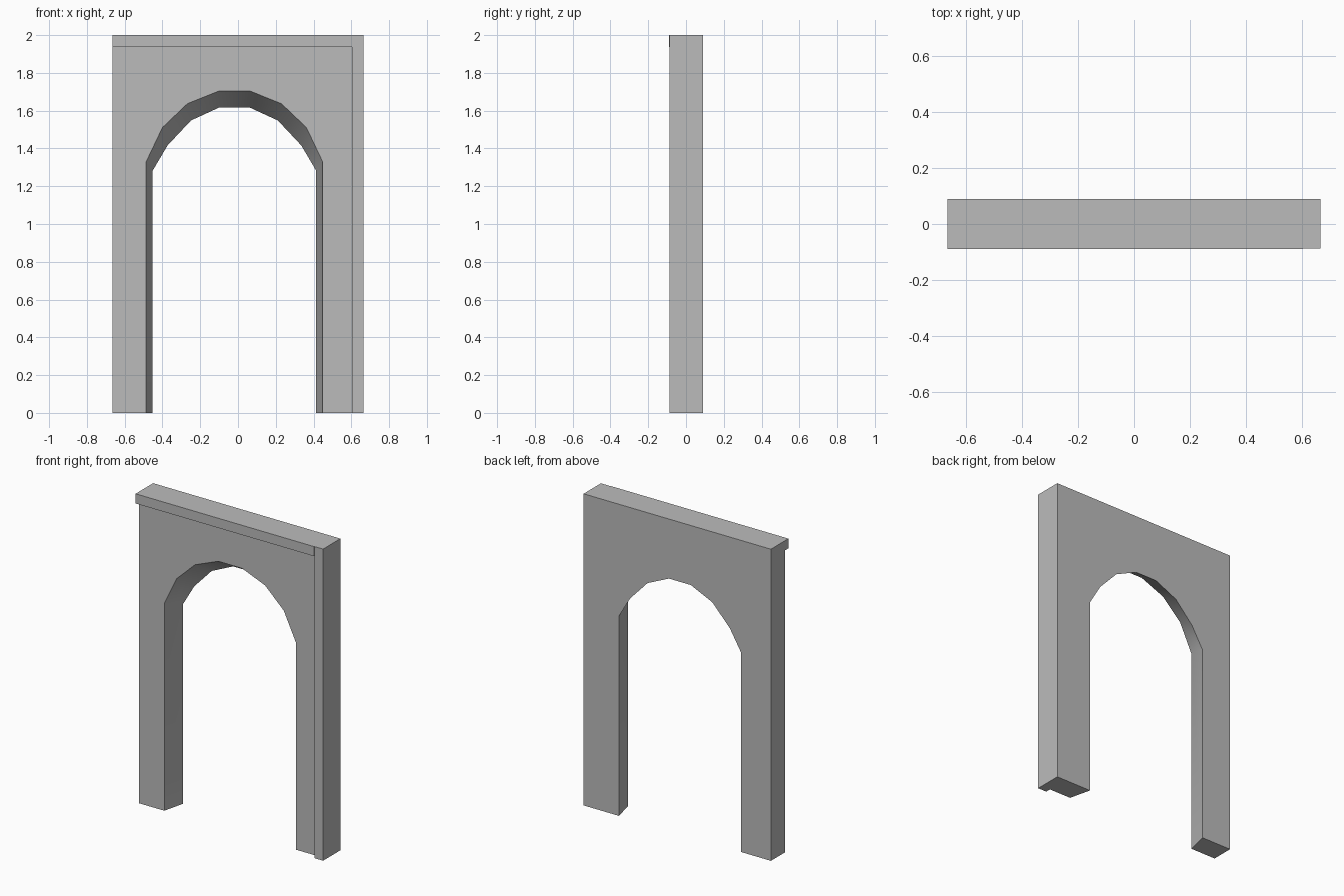
import bpy
import bmesh

if "Cube" in bpy.data.objects:
    bpy.data.objects.remove(bpy.data.objects["Cube"], do_unlink=True)

stone = bpy.data.materials.new("grey stone")
stone.use_nodes = True
grey = (0.5, 0.5, 0.5, 1)
stone.diffuse_color = grey
stone.node_tree.nodes["Principled BSDF"].inputs["Base Color"].default_value = grey

HALF_W, HEIGHT = 0.665, 2.0
WALL_FRONT, BACK, TRIM_FRONT = -0.053, 0.089, -0.087
TRIM = 0.062
ARCH_X = -0.019  # the opening sits slightly off centre


def add_object(name, bm):
    bmesh.ops.recalc_face_normals(bm, faces=bm.faces)
    mesh = bpy.data.meshes.new(name)
    bm.to_mesh(mesh)
    bm.free()
    mesh.materials.append(stone)
    obj = bpy.data.objects.new(name, mesh)
    bpy.context.collection.objects.link(obj)
    return obj


def outline(half_arch):
    """Doorway outline: wall corners followed by the mirrored arch."""
    right = [(ARCH_X + x, z) for x, z in half_arch]
    left = [(ARCH_X - x, z) for x, z in reversed(half_arch)]
    return [(-HALF_W, 0), (-HALF_W, HEIGHT), (HALF_W, HEIGHT), (HALF_W, 0)] + right + left


def box(name, x0, x1, y0, y1, z0, z1):
    bm = bmesh.new()
    bmesh.ops.create_cube(bm, size=1)
    for v in bm.verts:
        v.co = (x1 if v.co.x > 0 else x0, y1 if v.co.y > 0 else y0, z1 if v.co.z > 0 else z0)
    return add_object(name, bm)


# Wall with an arched opening that narrows towards the back
front_arch = [(0.467, 0), (0.467, 1.33), (0.381, 1.511), (0.249, 1.637), (0.085, 1.703)]
back_arch = [(0.433, 0), (0.433, 1.282), (0.354, 1.416), (0.23, 1.548), (0.078, 1.618)]
bm = bmesh.new()
front = [bm.verts.new((x, WALL_FRONT, z)) for x, z in outline(front_arch)]
back = [bm.verts.new((x, BACK, z)) for x, z in outline(back_arch)]
bm.faces.new(front)
bm.faces.new(back[::-1])
for i in range(len(front)):
    j = (i + 1) % len(front)
    bm.faces.new((front[i], back[i], back[j], front[j]))
wall = add_object("arched_wall", bm)

# Soft shading around the arch, sharp corners elsewhere
bpy.ops.object.select_all(action='DESELECT')
wall.select_set(True)
bpy.context.view_layer.objects.active = wall
bpy.ops.object.shade_smooth_by_angle(angle=0.55)

# Raised trim along the top and down one side
box("top_trim", -HALF_W, HALF_W - TRIM, TRIM_FRONT - 0.002, WALL_FRONT, HEIGHT - TRIM, HEIGHT)
box("side_trim", HALF_W - TRIM, HALF_W, TRIM_FRONT, WALL_FRONT, 0, HEIGHT)
